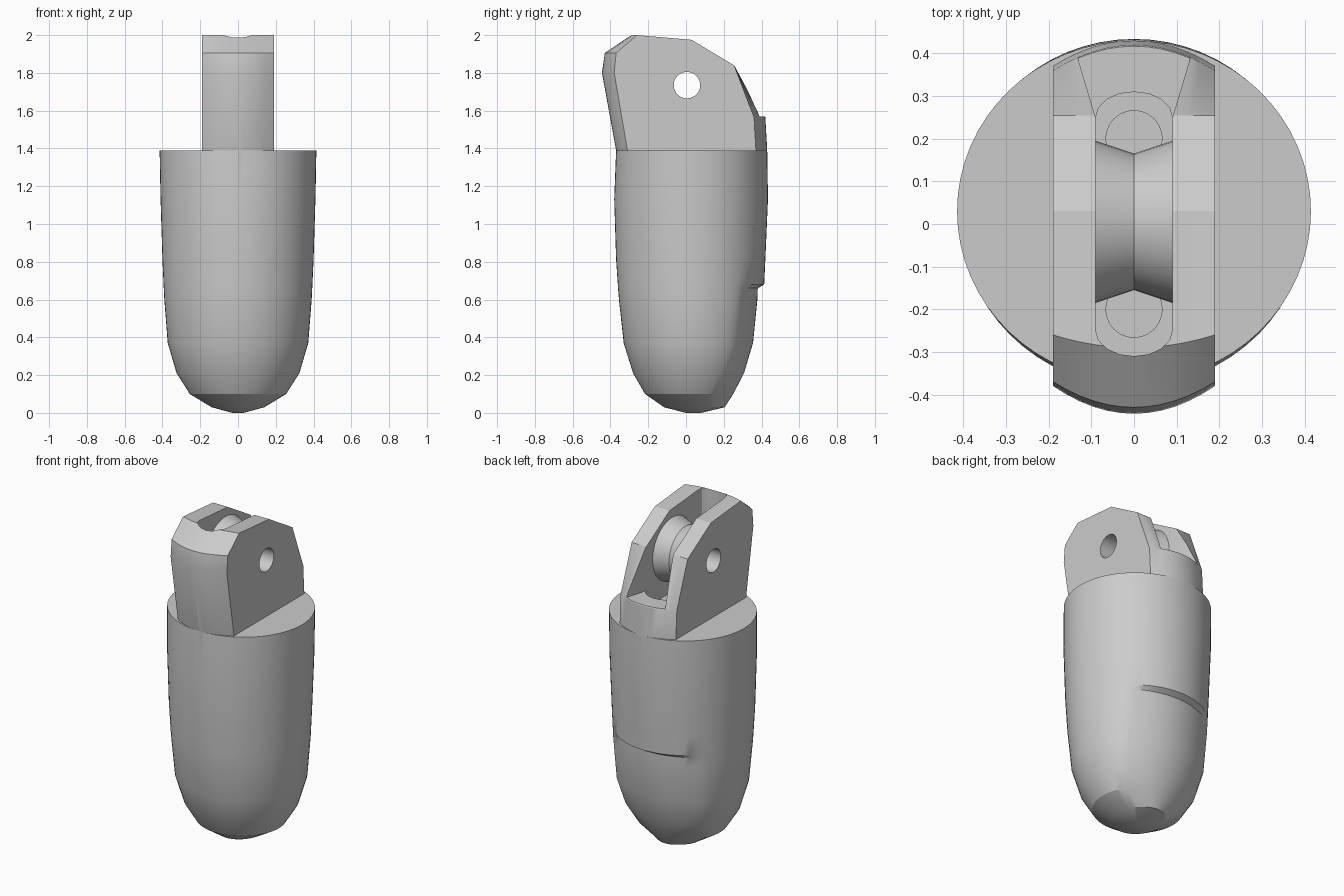
import bpy, bmesh, math
from mathutils import Matrix

if "Cube" in bpy.data.objects:
    bpy.data.objects.remove(bpy.data.objects["Cube"])

grey = bpy.data.materials.new("plain grey")
grey.use_nodes = True
COLOR = (0.6, 0.6, 0.6, 1)
grey.diffuse_color = COLOR
grey.node_tree.nodes["Principled BSDF"].inputs["Base Color"].default_value = COLOR

AXLE_Y, AXLE_Z = 0.005, 1.735


def make(name, bm):
    bmesh.ops.recalc_face_normals(bm, faces=bm.faces)
    mesh = bpy.data.meshes.new(name)
    bm.to_mesh(mesh)
    bm.free()
    mesh.materials.append(grey)
    obj = bpy.data.objects.new(name, mesh)
    bpy.context.collection.objects.link(obj)
    return obj


def loft(name, rings):
    """Skin a list of equal closed rings and cap both ends."""
    bm = bmesh.new()
    rows = [[bm.verts.new(p) for p in ring] for ring in rings]
    n = len(rows[0])
    for a, b in zip(rows, rows[1:]):
        for i in range(n):
            j = (i + 1) % n
            bm.faces.new((a[i], a[j], b[j], b[i]))
    bm.faces.new(rows[0][::-1])
    bm.faces.new(rows[-1])
    return make(name, bm)


def prism(name, outline, z0, z1):
    return loft(name, [[(x, y, z) for x, y in outline] for z in (z0, z1)])


def cylinder(name, radius, depth, place, segments=24):
    bm = bmesh.new()
    bmesh.ops.create_cone(bm, cap_ends=True, segments=segments, radius1=radius,
                          radius2=radius, depth=depth, matrix=place)
    return make(name, bm)


def combine(obj, other, operation):
    mod = obj.modifiers.new(operation.title(), "BOOLEAN")
    mod.operation, mod.object, mod.solver = operation, other, "EXACT"
    bpy.context.view_layer.objects.active = obj
    bpy.ops.object.modifier_apply(modifier=mod.name)
    bpy.data.objects.remove(other)


def smooth(obj, angle):
    bpy.ops.object.select_all(action="DESELECT")
    obj.select_set(True)
    bpy.context.view_layer.objects.active = obj
    bpy.ops.object.shade_smooth_by_angle(angle=math.radians(angle))


# Body rings: height, front y, back y, half width, pad crest y, pad edge y
STATIONS = [
    (0.0, 0.0, 0.08, 0.03, None, None),
    (0.03, -0.116, 0.21, 0.14, 0.205, 0.13),
    (0.10, -0.217, 0.28, 0.255, 0.25, 0.16),
    (0.21, -0.28, 0.34, 0.325, 0.307, 0.20),
    (0.37, -0.33, 0.39, 0.372, 0.355, 0.235),
    (0.60, -0.355, 0.41, 0.39, 0.378, 0.25),
    (0.66, -0.36, 0.413, 0.393, 0.38, 0.255),
    (0.68, -0.361, 0.414, 0.394, None, None),
    (0.81, -0.37, 0.42, 0.40, None, None),
    (1.13, -0.38, 0.434, 0.41, None, None),
    (1.39, -0.37, 0.43, 0.415, None, None),
]


def body_ring(z, front, back, half, crest, edge):
    ring = []
    mid, depth = (front + back) / 2, (back - front) / 2
    for i in range(64):
        a = math.tau * i / 64
        x, y = half * math.cos(a), mid + depth * math.sin(a)
        # The rear pad is a flatter, recessed arc
        if crest is not None and y > edge:
            y = min(y, crest - (crest - edge) * (x / (0.86 * half)) ** 2)
        ring.append((x, y, z))
    return ring


body = loft("fingertip_body", [body_ring(*s) for s in STATIONS])

# Lug: side profile (y, z, bulge), bowed across its width
PROFILE = [(-0.30, 1.1, 0.04), (-0.31, 1.39, 0.06), (-0.38, 1.80, 0.065),
           (-0.37, 1.905, 0.06), (-0.26, 2.0, 0.03), (0.03, 1.975, 0),
           (0.255, 1.84, 0), (0.36, 1.565, 0.06), (0.37, 1.39, 0.06),
           (0.34, 1.1, 0.04)]
HALF = 0.19
slices = []
for k in range(-6, 7):
    t = k / 6
    slices.append([(HALF * t, y + math.copysign(b * (1 - t * t), y), z)
                   for y, z, b in PROFILE])
combine(body, loft("lug", slices), "UNION")

# Pulley slot with rounded ends, and its flared opening at the back
arc = [math.pi * i / 8 for i in range(9)]
slot = ([(0.09 * math.cos(a), 0.25 + 0.06 * math.sin(a)) for a in arc] +
        [(-0.09 * math.cos(a), -0.25 - 0.06 * math.sin(a)) for a in arc])
combine(body, prism("slot_cutter", slot, 1.47, 2.2), "DIFFERENCE")
flare = [(-0.0901, 0.0), (0.0901, 0.0), (0.0902, 0.25), (0.135, 0.40),
         (0.165, 0.5), (-0.165, 0.5), (-0.135, 0.40), (-0.0902, 0.25)]
combine(body, prism("flare_cutter", flare, 1.57, 2.2), "DIFFERENCE")

# Axle bore and the two cord channels
sideways = Matrix.Rotation(math.pi / 2, 4, "Y")
axle = Matrix.Translation((0, AXLE_Y, AXLE_Z)) @ sideways
combine(body, cylinder("bore_cutter", 0.07, 1, axle, 32), "DIFFERENCE")
for y in (-0.2, 0.2):
    place = Matrix.Translation((0, y, 1.35))
    combine(body, cylinder("channel_cutter", 0.066, 0.5, place), "DIFFERENCE")
smooth(body, 24)

# Grooved pulley: a closed cross-section (x, radius) turned about the axle
SECTION = [(-0.09, 0.07), (-0.09, 0.19), (0, 0.16), (0.09, 0.19), (0.09, 0.07)]
bm = bmesh.new()
turns = 40
rows = []
for i in range(turns):
    a = math.tau * i / turns
    rows.append([bm.verts.new((x, AXLE_Y + r * math.cos(a), AXLE_Z + r * math.sin(a)))
                 for x, r in SECTION])
for i in range(turns):
    a, b = rows[i], rows[(i + 1) % turns]
    for j in range(len(SECTION)):
        k = (j + 1) % len(SECTION)
        bm.faces.new((a[j], a[k], b[k], b[j]))
pulley = make("pulley", bm)
smooth(pulley, 24)
